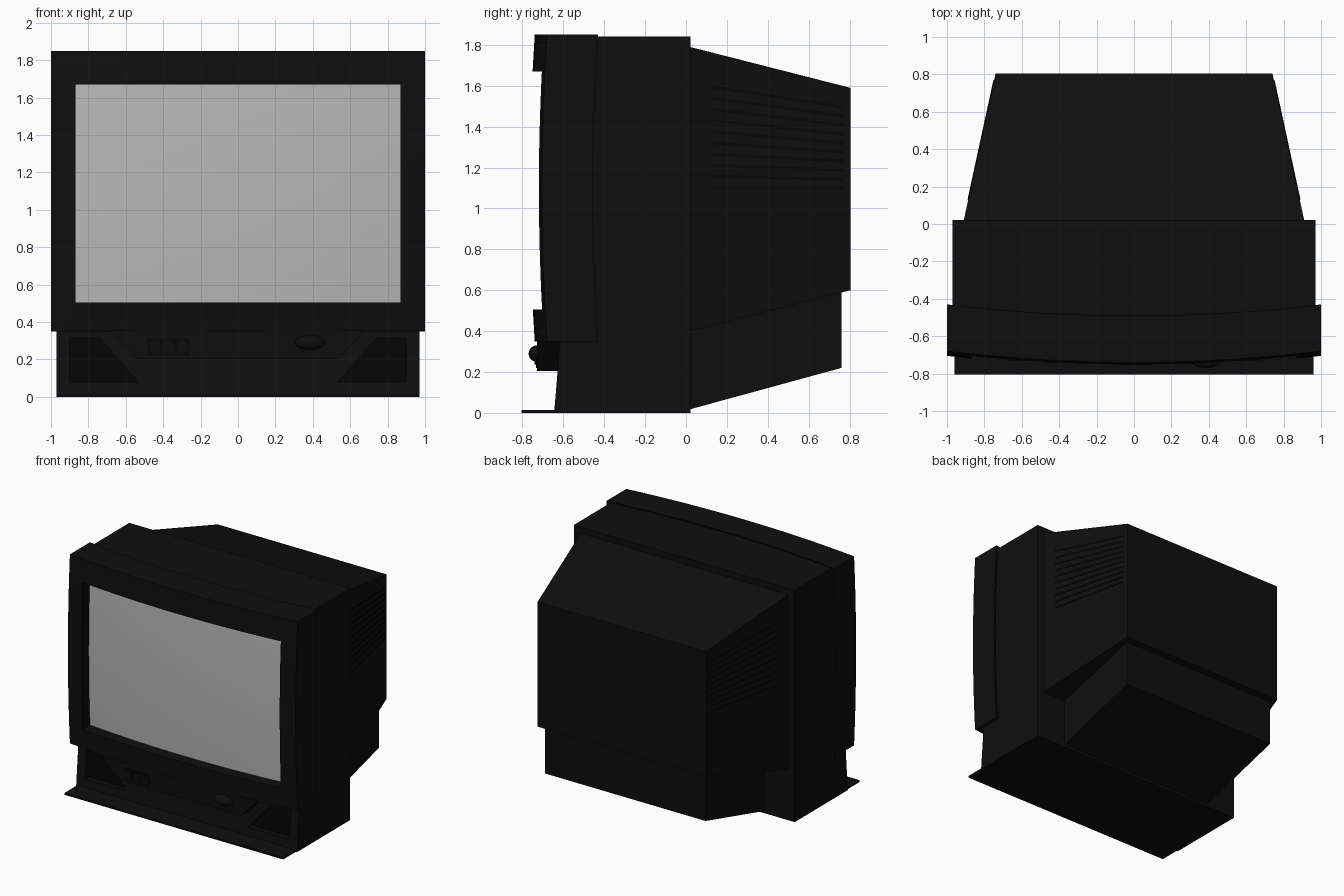
import bpy, bmesh, math
from mathutils import Vector

if "Cube" in bpy.data.objects:
    bpy.data.objects.remove(bpy.data.objects["Cube"])


def material(name, value):
    m = bpy.data.materials.new(name)
    m.diffuse_color = (*value, 1)
    m.use_nodes = True
    m.node_tree.nodes["Principled BSDF"].inputs["Base Color"].default_value = m.diffuse_color
    return m


BLACK = material("black_plastic", (0.0045, 0.0045, 0.0045))
DARK = material("dark_grille", (0.002, 0.002, 0.002))
GREY = material("grey_glass", (0.48, 0.48, 0.48))


def finish(name, bm, mat, smooth=False):
    bmesh.ops.recalc_face_normals(bm, faces=bm.faces)
    me = bpy.data.meshes.new(name)
    bm.to_mesh(me)
    bm.free()
    if smooth:
        me.shade_smooth()
        me.set_sharp_from_angle(angle=math.radians(35))
    me.materials.append(mat)
    ob = bpy.data.objects.new(name, me)
    bpy.context.collection.objects.link(ob)
    return ob


def loft(bm, a, b):
    """Solid between two matching outlines."""
    va = [bm.verts.new(p) for p in a]
    vb = [bm.verts.new(p) for p in b]
    n = len(a)
    bm.faces.new(va)
    bm.faces.new(vb[::-1])
    for i in range(n):
        j = (i + 1) % n
        bm.faces.new((va[i], vb[i], vb[j], va[j]))


def side_prism(name, profile, half, mat):
    """(y, z) profile extruded across x."""
    bm = bmesh.new()
    loft(bm, [(-half, y, z) for y, z in profile], [(half, y, z) for y, z in profile])
    return finish(name, bm, mat)


def front_prism(name, profile, y0, y1, mat, mirrored=False):
    """(x, z) profile extruded along y, optionally on both sides."""
    bm = bmesh.new()
    for s in ((1, -1) if mirrored else (1,)):
        loft(bm, [(s * x, y0, z) for x, z in profile], [(s * x, y1, z) for x, z in profile])
    return finish(name, bm, mat)


def rect(x0, x1, z0, z1):
    return [(x0, z0), (x1, z0), (x1, z1), (x0, z1)]


def dome(x, z, corner):
    """Bulging front surface shared by bezel and glass."""
    return corner - 0.06 * (1 - x * x) - 0.025 * (1 - ((z - 1.1) / 0.75) ** 2)


# Main cabinet, with the slightly sloping lower front
cabinet = side_prism("cabinet", [(-0.645, 0), (0.022, 0), (0.022, 1.84), (-0.56, 1.84),
                                 (-0.56, 0.4), (-0.615, 0.36)], 0.97, BLACK)
side_prism("base_lip", rect(-0.805, -0.6, 0, 0.015), 0.96, BLACK)

# Speaker recesses cut in the lower front, with grilles set inside
speaker = [(0.535, 0.08), (0.9, 0.08), (0.9, 0.315), (0.74, 0.315)]
cutter = front_prism("speaker_cutter", speaker, -0.72, -0.59, DARK, True)
cutter.hide_render = True
cut = cabinet.modifiers.new("speaker_recess", "BOOLEAN")
cut.operation, cut.solver, cut.object = "DIFFERENCE", "EXACT", cutter
front_prism("speaker_grilles", speaker, -0.598, -0.589, DARK, True)

# Tapered tube housing and the lower rear block
bm = bmesh.new()
loft(bm, [(x, 0.02, z) for x, z in rect(-0.91, 0.91, 0.40, 1.79)],
     [(x, 0.805, z) for x, z in rect(-0.74, 0.74, 0.60, 1.59)])
finish("rear_housing", bm, BLACK)
side_prism("rear_lower_block", [(0.01, 0.015), (0.76, 0.22), (0.76, 0.62), (0.01, 0.5)], 0.705, BLACK)

# Vent slots along both sides of the housing
bm = bmesh.new()
for s in (-1, 1):
    for i in range(10):
        ends = []
        for y, z in ((0.13, 1.10 + 0.055 * i), (0.77, 1.10 + 0.044 * i)):
            x = 0.91 - 0.17 * (y - 0.02) / 0.785
            ends.append([(s * (x + dx), y, z + dz)
                         for dx, dz in ((-0.004, -0.007), (0.004, -0.007), (0.004, 0.007), (-0.004, 0.007))])
        loft(bm, *ends)
finish("vent_slots", bm, DARK)

# Bulging bezel ring
N = 16


def ring(hx, z0, z1):
    c = [Vector(p) for p in rect(-hx, hx, z0, z1)]
    return [c[k].lerp(c[(k + 1) % 4], i / N) for k in range(4) for i in range(N)]


outer, inner = ring(1.0, 0.35, 1.85), ring(0.87, 0.505, 1.67)
bm = bmesh.new()
loops = []
for pts, corner in ((outer, -0.43), (outer, -0.68), (inner, -0.68), (inner, -0.5)):
    loops.append([bm.verts.new((p.x, dome(p.x, p.y, corner), p.y)) for p in pts])
for k in range(4):
    a, b = loops[k], loops[(k + 1) % 4]
    for i in range(4 * N):
        j = (i + 1) % (4 * N)
        bm.faces.new((a[i], a[j], b[j], b[i]))
finish("screen_bezel", bm, BLACK, True)

# Curved picture tube glass
bm = bmesh.new()
bmesh.ops.create_grid(bm, x_segments=N, y_segments=N, size=1)
for v in bm.verts:
    x, z = v.co.x * 0.872, 1.0875 + v.co.y * 0.585
    v.co = (x, dome(x, z, -0.59), z)
bmesh.ops.recalc_face_normals(bm, faces=bm.faces)
if sum(f.normal.y for f in bm.faces) > 0:
    bmesh.ops.reverse_faces(bm, faces=bm.faces)
me = bpy.data.meshes.new("screen_glass")
bm.to_mesh(me)
bm.free()
me.shade_smooth()
me.materials.append(GREY)
bpy.context.collection.objects.link(bpy.data.objects.new("screen_glass", me))

# Control panel between the speakers
front_prism("control_panel", [(-0.54, 0.205), (0.54, 0.205), (0.68, 0.355), (-0.68, 0.355)],
            -0.73, -0.58, BLACK)

# Socket plate with three round sockets
front_prism("socket_plate", rect(-0.485, -0.26, 0.22, 0.315), -0.734, -0.728, DARK)
for i in range(3):
    cx = -0.445 + 0.072 * i
    circle = [(cx + 0.03 * math.cos(t * math.pi / 10), 0.267 + 0.03 * math.sin(t * math.pi / 10))
              for t in range(20)]
    front_prism("socket", circle, -0.741, -0.728, BLACK)

# Oval power button
bm = bmesh.new()
bmesh.ops.create_uvsphere(bm, u_segments=24, v_segments=12, radius=1)
for v in bm.verts:
    v.co = (0.385 + v.co.x * 0.08, -0.73 + v.co.y * 0.04, 0.29 + v.co.z * 0.04)
finish("power_button", bm, BLACK, True)
